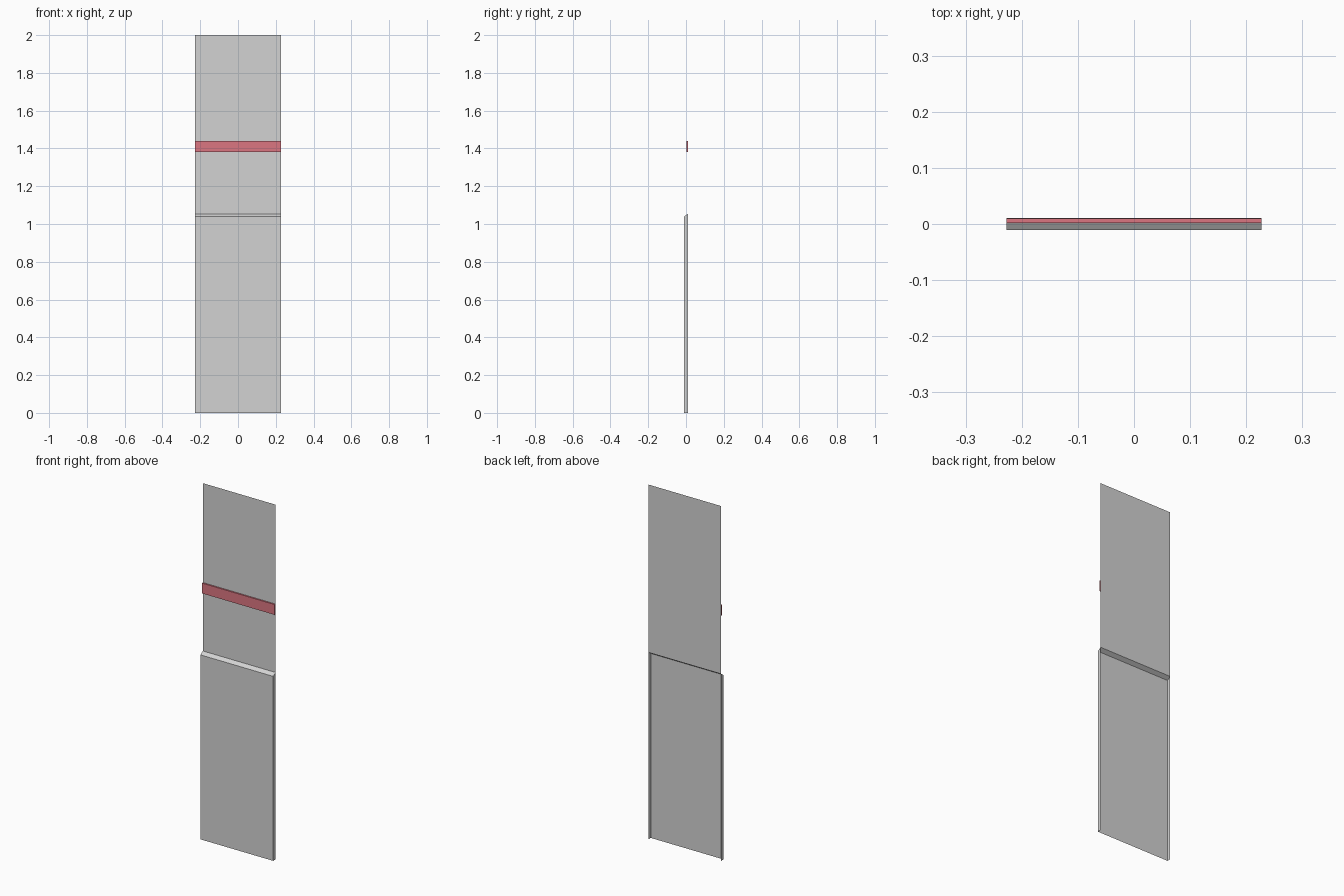
import bpy
import bmesh

cube = bpy.data.objects.get("Cube")
if cube:
    bpy.data.objects.remove(cube, do_unlink=True)

HALF_W = 0.227
FRONT, BACK = -0.0105, 0.0105
LEDGE_LOW, LEDGE_HIGH, TOP = 1.04, 1.054, 2.0


def material(name, rgb):
    mat = bpy.data.materials.new(name)
    mat.use_nodes = True
    mat.diffuse_color = (*rgb, 1)
    mat.node_tree.nodes["Principled BSDF"].inputs["Base Color"].default_value = (*rgb, 1)
    return mat


def finish(name, bm, mat):
    mesh = bpy.data.meshes.new(name)
    bm.to_mesh(mesh)
    bm.free()
    mesh.materials.append(mat)
    obj = bpy.data.objects.new(name, mesh)
    bpy.context.collection.objects.link(obj)
    return obj


def sheet(name, start, end, mat):
    """Full-width thin sheet between two (y, z) profile points."""
    bm = bmesh.new()
    corners = [(-HALF_W, *start), (HALF_W, *start), (HALF_W, *end), (-HALF_W, *end)]
    bm.faces.new([bm.verts.new(c) for c in corners])
    return finish(name, bm, mat)


def side(name, x, mat):
    """End cheek closing the raised lower panel, with a sloped top."""
    bm = bmesh.new()
    profile = [(FRONT, 0), (BACK, 0), (BACK, LEDGE_HIGH), (FRONT, LEDGE_LOW)]
    if x < 0:
        profile.reverse()
    bm.faces.new([bm.verts.new((x, y, z)) for y, z in profile])
    return finish(name, bm, mat)


def box(name, low, high, mat):
    bm = bmesh.new()
    bmesh.ops.create_cube(bm, size=1)
    for v in bm.verts:
        v.co = [a if c < 0 else b for c, a, b in zip(v.co, low, high)]
    return finish(name, bm, mat)


grey = material("light grey", (0.65, 0.65, 0.65))
red = material("muted red", (0.71, 0.18, 0.22))

# Wall sheets: raised lower panel, sloped ledge, set-back upper panel
sheet("lower_panel", (FRONT, 0), (FRONT, LEDGE_LOW), grey)
sheet("sloped_ledge", (FRONT, LEDGE_LOW), (BACK, LEDGE_HIGH), grey)
sheet("upper_panel", (BACK, LEDGE_HIGH), (BACK, TOP), grey)

# Cheeks at both ends of the lower panel; its back and bottom stay open
for label, x in (("left", HALF_W), ("right", -HALF_W)):
    side(label + "_cheek", x, grey)

# Rail across the upper panel
box("red_rail", (-HALF_W, 0.002, 1.382), (HALF_W, BACK - 0.0003, 1.44), red)
